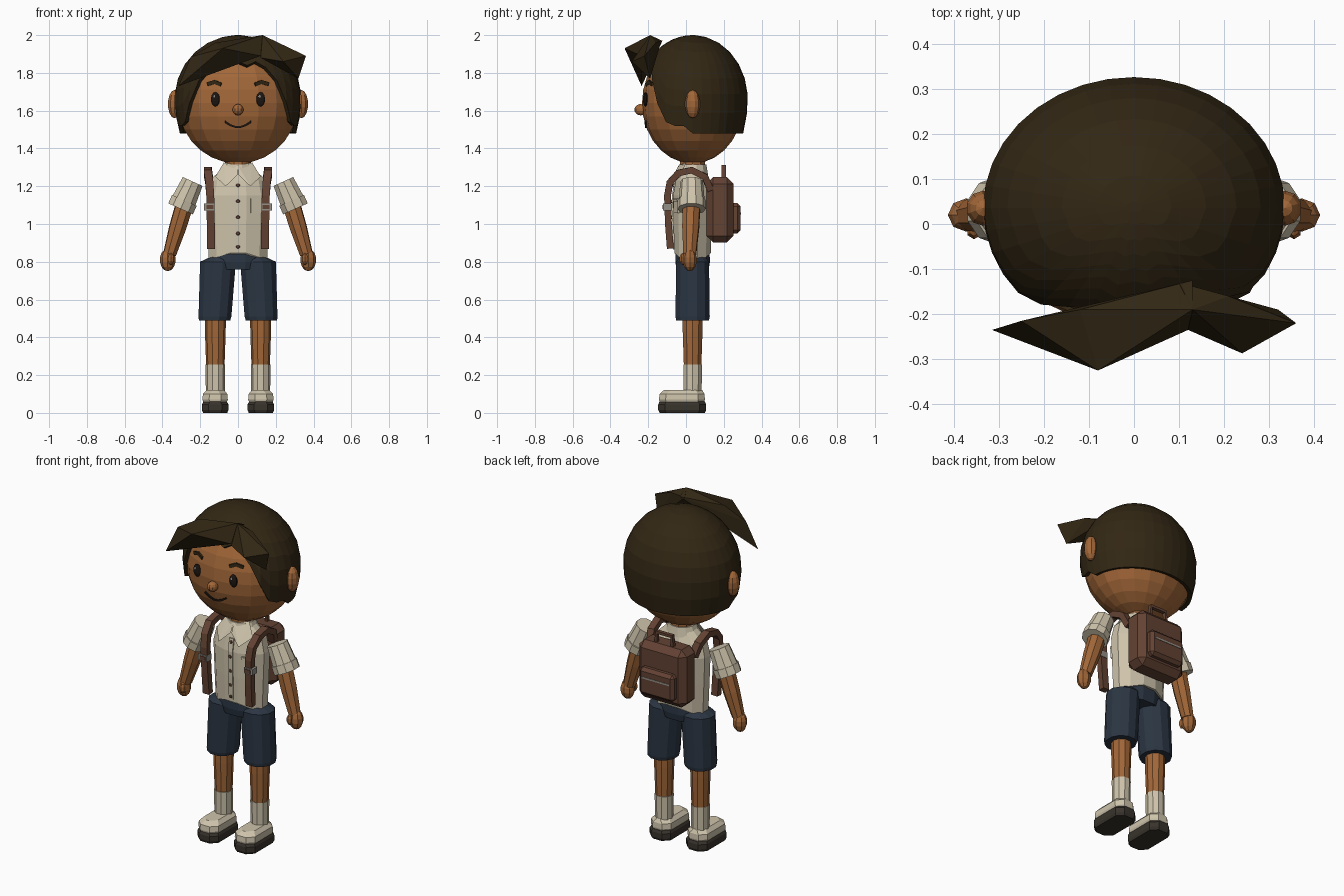
import bpy, bmesh, math
from mathutils import Vector as V, Matrix

if "Cube" in bpy.data.objects:
    bpy.data.objects.remove(bpy.data.objects["Cube"])


def material(name, *rgb):
    m = bpy.data.materials.new(name)
    m.use_nodes = True
    m.diffuse_color = (*rgb, 1)
    m.node_tree.nodes["Principled BSDF"].inputs["Base Color"].default_value = (*rgb, 1)
    return m


SKIN = material("brown_skin", .36, .135, .04)
HAIR = material("dark_hair", .032, .02, .007)
CREAM = material("cream_cloth", .62, .55, .41)
NAVY = material("navy_cloth", .024, .036, .055)
LEATHER = material("brown_leather", .125, .055, .033)
SOLE = material("dark_sole", .04, .033, .025)
DARK = material("eye_dark", .012, .008, .006)
WHITE = material("eye_shine", .85, .85, .82)
METAL = material("grey_metal", .3, .28, .25)


def finish(name, bm, mat):
    bmesh.ops.recalc_face_normals(bm, faces=bm.faces)
    me = bpy.data.meshes.new(name)
    bm.to_mesh(me)
    bm.free()
    me.materials.append(mat)
    ob = bpy.data.objects.new(name, me)
    bpy.context.collection.objects.link(ob)
    return ob


def loft(name, rings, mat, bottom=True):
    """Skin a row of point rings, always closing the first one."""
    bm = bmesh.new()
    rows = [[bm.verts.new(p) for p in ring] for ring in rings]
    for a, b in zip(rows, rows[1:]):
        for i in range(len(a)):
            bm.faces.new((a[i - 1], a[i], b[i], b[i - 1]))
    bm.faces.new(rows[0])
    if bottom:
        bm.faces.new(rows[-1])
    return finish(name, bm, mat)


def ball(name, loc, size, mat, seg=10, rings=7):
    bm = bmesh.new()
    bmesh.ops.create_uvsphere(bm, u_segments=seg, v_segments=rings, radius=1,
                              matrix=Matrix.Translation(loc) @ Matrix.Diagonal((*size, 1)))
    return finish(name, bm, mat)


def box(name, loc, size, mat, bevel=0, turn=0):
    bm = bmesh.new()
    bmesh.ops.create_cube(bm, size=1, matrix=Matrix.Translation(loc)
                          @ Matrix.Rotation(turn, 4, "Z") @ Matrix.Diagonal((*size, 1)))
    if bevel:
        bmesh.ops.bevel(bm, geom=bm.edges[:], offset=bevel, segments=1, affect="EDGES")
    return finish(name, bm, mat)


def ellipse(z, rx, ry, cx=0, cy=.035, n=12):
    return [V((cx + rx * math.sin((i + .5) * math.tau / n),
               cy - ry * math.cos((i + .5) * math.tau / n), z)) for i in range(n)]


def limb(name, stops, mat, n=10):
    """Faceted tube through (centre, radius) stops."""
    axis = V(stops[-1][0]) - V(stops[0][0])
    rot = axis.to_track_quat("Z", "Y")
    return loft(name, [[V(c) + rot @ p for p in ellipse(0, r, r, cy=0, n=n)]
                       for c, r in stops], mat)


def ribbon(name, path, wide, thick, mat, across):
    pts, w = [V(p) for p in path], V(across)
    rings = []
    for i, p in enumerate(pts):
        t = pts[min(i + 1, len(pts) - 1)] - pts[max(i - 1, 0)]
        n = t.cross(w).normalized()
        side = n.cross(t).normalized() * wide / 2
        n *= thick / 2
        rings.append([p + side + n, p - side + n, p - side - n, p + side - n])
    return loft(name, rings, mat)


def hull(name, points, mat):
    bm = bmesh.new()
    for p in points:
        bm.verts.new(p)
    bmesh.ops.convex_hull(bm, input=bm.verts[:])
    loose = [v for v in bm.verts if not v.link_faces]
    bmesh.ops.delete(bm, geom=loose, context="VERTS")
    return finish(name, bm, mat)


# Head and face
HEAD, SIZE = V((0, .035, 1.64)), V((.322, .268, .32))
ball("head", HEAD, SIZE, SKIN, 18, 14)
ball("nose", (0, -.24, 1.605), (.03, .033, .03), SKIN)


def face(x, z):
    k = 1 - (x / SIZE.x) ** 2 - ((z - HEAD.z) / SIZE.z) ** 2
    return (x, HEAD.y - SIZE.y * math.sqrt(k) - .001, z)


ribbon("mouth", [face(.07 * t, 1.513 + .03 * t * t) for t in (-1, -.6, -.2, .2, .6, 1)],
       .01, .009, DARK, (0, 0, 1))
for s, side in ((1, "left"), (-1, "right")):
    eye = V(face(.12 * s, 1.66))
    ball(side + "_eye", eye, (.025, .014, .038), DARK)
    ball(side + "_eye_shine", eye + V((-.006, -.012, .015)), (.006, .004, .008), WHITE, 6, 4)
    ribbon(side + "_eyebrow", [face(x * s, z) for x, z in ((.09, 1.738), (.125, 1.752), (.163, 1.74))],
           .02, .009, HAIR, (0, 0, 1))
    ball(side + "_ear", (.335 * s, .035, 1.635), (.038, .04, .075), SKIN)

# Hair cap: a shell whose lower edge steps down from forehead to nape
SEGS, ROWS = 36, 8
CAP = V((0, .035, 1.66))


def hairline(deg):
    for limit, z in ((8, 1.86), (18, 1.84), (28, 1.86), (38, 1.83), (47, 1.76),
                     (57, 1.64), (68, 1.54), (88, 1.52)):
        if deg <= limit:
            return z
    return 1.48


def cap_point(i, k):
    a = math.tau * i / SEGS
    low = hairline(min(i, SEGS - i) * 360 / SEGS) - CAP.z
    end = math.acos(low / .34) if low > 0 else math.pi / 2 + math.asin(-low / .45)
    th = end * k / ROWS
    z = math.cos(th) * (.34 if th < math.pi / 2 else .45)
    return CAP + V((.336 * math.sin(th) * math.sin(a), -.292 * math.sin(th) * math.cos(a), z))


cap = loft("hair_cap", [[cap_point(i, k) for i in range(SEGS)] for k in (.2, *range(1, ROWS + 1))],
           HAIR, bottom=False)
shell = cap.modifiers.new("thickness", "SOLIDIFY")
shell.thickness, shell.offset = .022, -1

# Swept fringe locks
hull("fringe_right", [(.13, -.125, 1.97), (.13, -.19, 2), (.12, -.235, 1.89), (-.08, -.325, 1.93),
                      (-.315, -.235, 1.73), (-.25, -.215, 1.885), (-.12, -.19, 1.96)], HAIR)
hull("fringe_left", [(.1, -.13, 1.97), (.13, -.19, 2), (.12, -.235, 1.88), (.24, -.287, 1.86),
                     (.36, -.22, 1.89), (.32, -.19, 1.77), (.21, -.16, 1.96)], HAIR)

# Torso: neck, shirt with a hem dipping at the sides, shorts waist
limb("neck", [((0, .035, 1.24), .07), ((0, .035, 1.38), .07)], SKIN)
hem = [V((p.x, p.y, .86 - .05 * abs(p.x) / .155)) for p in ellipse(0, .16, .1)]
loft("shirt", [hem] + [ellipse(z, rx, ry) for z, rx, ry in
     ((1, .168, .105), (1.15, .174, .107), (1.23, .155, .092), (1.295, .085, .07))], CREAM)
loft("waist", [ellipse(.76, .14, .088), ellipse(.8, .155, .095), ellipse(.87, .145, .092)], NAVY)
loft("collar_band", [ellipse(1.26, .1, .085), ellipse(1.315, .08, .075)], CREAM)
ribbon("placket", [(0, -.064, .865), (0, -.069, 1), (0, -.071, 1.15), (0, -.058, 1.225)],
       .03, .008, CREAM, (1, 0, 0))
for n, (y, z) in enumerate(((-.07, .88), (-.073, .95), (-.074, 1.035), (-.075, 1.12), (-.066, 1.205))):
    ball(f"button_{n + 1}", (0, y, z), (.01, .006, .01), LEATHER, 8, 5)
box("shirt_pocket", (.097, -.05, 1.097), (.065, .01, .075), CREAM, turn=.34)
box("pocket_hem", (.098, -.054, 1.125), (.067, .01, .014), CREAM, turn=.34)


def outline(s, z, w, front, back, cut=.035):
    corners = [(w - cut, front), (w, front + cut), (w, back - cut), (w - cut, back)]
    loop = corners + [(-x, y) for x, y in reversed(corners)]
    return [V((s * .121 + x, y, z)) for x, y in loop]


# Paired parts
for s, side in ((1, "left"), (-1, "right")):
    hull(side + "_collar", [(s * x, y, z) for x, y, z in
         ((0, -.04, 1.31), (.075, 0, 1.325), (.12, -.03, 1.25), (.065, -.09, 1.2), (.003, -.065, 1.26))], CREAM)
    # Arm
    limb(side + "_sleeve", [((s * .24, .03, 1.225), .06), ((s * .292, .03, 1.11), .07)], CREAM)
    limb(side + "_sleeve_cuff", [((s * .284, .03, 1.125), .075), ((s * .304, .03, 1.08), .075)], CREAM)
    limb(side + "_arm", [((s * .275, .03, 1.13), .05), ((s * .32, .025, .98), .047),
                         ((s * .362, .02, .84), .036)], SKIN, 8)
    ball(side + "_hand", (s * .372, .02, .81), (.042, .038, .06), SKIN, 8, 7)
    ball(side + "_thumb", (s * .355, -.015, .815), (.018, .02, .032), SKIN, 6, 5)
    # Leg
    loft(side + "_shorts_leg", [ellipse(.49, .086, .09, s * .124), ellipse(.51, .09, .094, s * .122),
                                ellipse(.8, .098, .09, s * .106), ellipse(.825, .06, .07, s * .09)], NAVY)
    limb(side + "_leg", [((s * .12, .035, .2), .047), ((s * .12, .035, .43), .055),
                         ((s * .12, .035, .56), .056)], SKIN)
    limb(side + "_sock", [((s * .12, .035, .08), .05), ((s * .12, .035, .255), .052)], CREAM)
    # Shoe
    loft(side + "_sole", [outline(s, 0, .064, -.14, .1), outline(s, .015, .07, -.147, .107),
                          outline(s, .045, .07, -.147, .107), outline(s, .06, .062, -.14, .1)], SOLE)
    loft(side + "_shoe", [outline(s, .05, .06, -.138, .095), outline(s, .07, .067, -.143, .1),
                          outline(s, .1, .065, -.14, .098), outline(s, .122, .045, -.115, .085)], CREAM)
    # Pack strap over the shoulder
    ribbon(side + "_strap", [(s * x, y, z) for x, y, z in
           ((.142, -.083, .87), (.144, -.093, 1), (.147, -.098, 1.15), (.152, -.085, 1.22),
            (.16, -.04, 1.27), (.16, .03, 1.285), (.155, .1, 1.25), (.14, .13, 1.18))],
           .042, .036, LEATHER, (1, 0, 0))
    box(side + "_buckle", (s * .152, -.098, 1.09), (.056, .046, .035), METAL)
    box(side + "_buckle_centre", (s * .149, -.1, 1.09), (.038, .05, .022), LEATHER)

# Backpack
box("backpack", (0, .18, 1.075), (.315, .145, .345), LEATHER, .035)
box("backpack_pocket", (0, .262, 1.03), (.23, .055, .16), LEATHER, .018)
box("pocket_zip", (0, .289, 1.055), (.18, .006, .01), METAL)
ribbon("pack_handle", [(-.055, .2, 1.24), (-.05, .2, 1.305), (.05, .2, 1.305), (.055, .2, 1.24)],
       .022, .018, LEATHER, (0, 1, 0))
